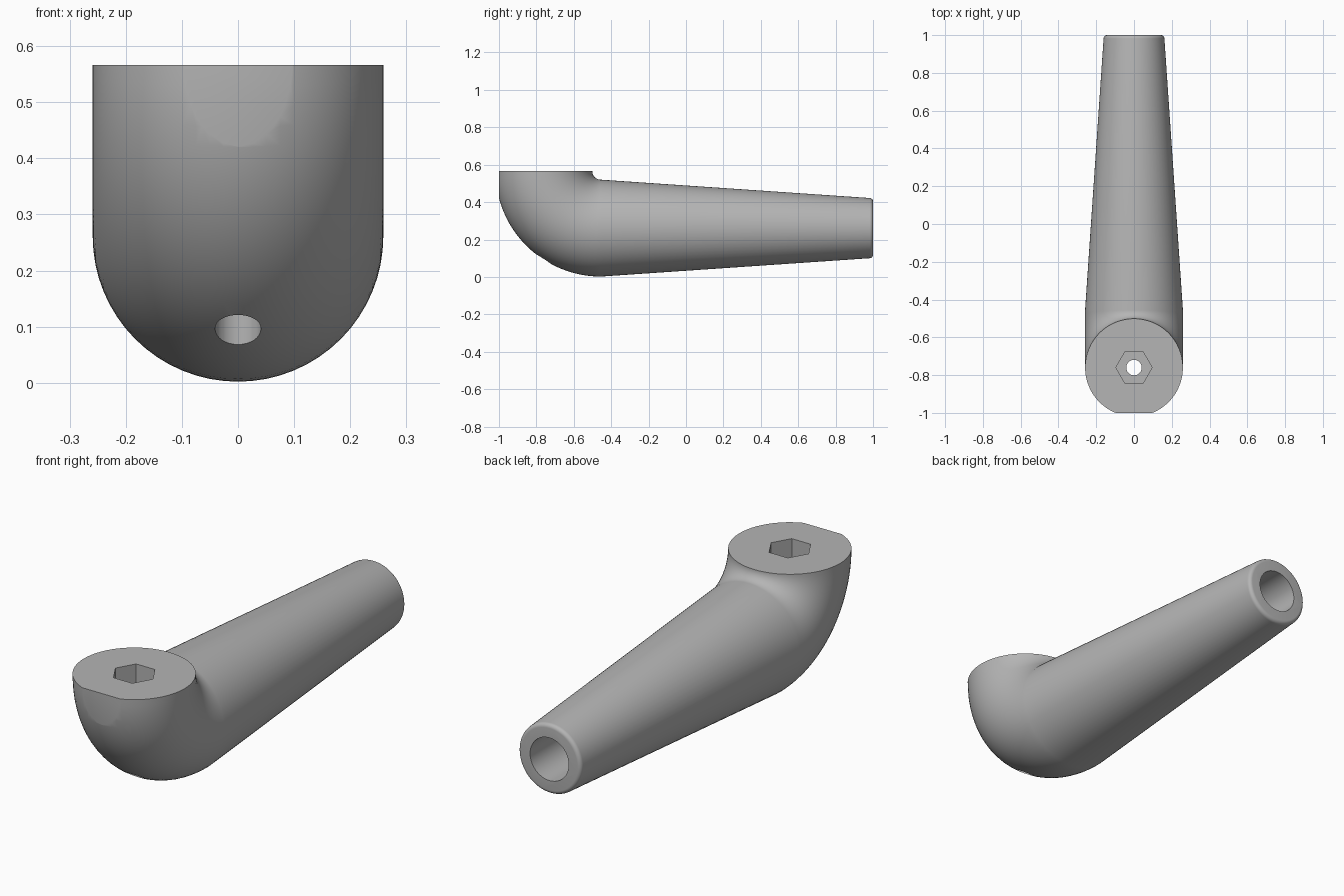
import bpy, bmesh
from math import sin, cos, pi, radians
from mathutils import Vector, Matrix

if "Cube" in bpy.data.objects:
    bpy.data.objects.remove(bpy.data.objects["Cube"], do_unlink=True)

SIDES = 64
R = 0.259                       # elbow tube radius
BEND = 0.305                    # elbow centreline radius
PIVOT = Vector((0, -0.455, 0.566))
AXIS_Z = PIVOT.z - BEND         # height of the grip axis
HEAD_Y = PIVOT.y - BEND         # centre of the round top face

grey = bpy.data.materials.new("plain_grey")
grey.use_nodes = True
COLOUR = (0.46, 0.46, 0.46, 1)
grey.diffuse_color = COLOUR
grey.node_tree.nodes["Principled BSDF"].inputs["Base Color"].default_value = COLOUR


def new_object(name, bm):
    bmesh.ops.recalc_face_normals(bm, faces=bm.faces)
    mesh = bpy.data.meshes.new(name)
    bm.to_mesh(mesh)
    bm.free()
    mesh.materials.append(grey)
    obj = bpy.data.objects.new(name, mesh)
    bpy.context.collection.objects.link(obj)
    return obj


def prism(name, sides, radius, depth, matrix):
    bm = bmesh.new()
    bmesh.ops.create_cone(bm, cap_ends=True, segments=sides, radius1=radius,
                          radius2=radius, depth=depth, matrix=matrix)
    return new_object(name, bm)


# Rings along the centreline: centre, outward direction, radius
rings = []
for i in range(25):
    a = pi / 2 * i / 24
    out = Vector((0, -cos(a), -sin(a)))
    rings.append((PIVOT + out * BEND, out, R))

# Tapered grip with a rounded tip
TIP, FILLET = 0.161, 0.018
down = Vector((0, 0, -1))
for i in range(7):
    a = pi / 2 * i / 6
    y = 1 - FILLET + FILLET * sin(a)
    rings.append((Vector((0, y, AXIS_Z)), down, TIP - FILLET + FILLET * cos(a)))

bm = bmesh.new()
loops = []
for centre, out, radius in rings:
    side = Vector((1, 0, 0))
    loops.append([bm.verts.new(centre + radius * (side * cos(t) + out * sin(t)))
                  for t in (2 * pi * k / SIDES for k in range(SIDES))])
for a, b in zip(loops, loops[1:]):
    for k in range(SIDES):
        n = (k + 1) % SIDES
        bm.faces.new((a[k], a[n], b[n], b[k]))
bm.faces.new(loops[0])
bm.faces.new(loops[-1])
handle = new_object("crank_handle", bm)

# Cutters: front flat, hexagonal socket, bolt hole, bore in the grip end
box = bmesh.new()
bmesh.ops.create_cube(box, size=1, matrix=Matrix.Translation((0, -1.5, 0.4)))
HEX_DEPTH, BORE_DEPTH = 0.28, 0.8
along_y = Matrix.Rotation(radians(90), 4, "X")
cutters = [
    new_object("flat_cutter", box),
    prism("socket_cutter", 6, 0.096, 2 * HEX_DEPTH,
          Matrix.Translation((0, HEAD_Y, PIVOT.z)) @ Matrix.Rotation(radians(90), 4, "Z")),
    prism("bolt_hole_cutter", 32, 0.041, 2, Matrix.Translation((0, HEAD_Y, 0.3))),
    prism("bore_cutter", 48, 0.099, 2 * BORE_DEPTH,
          Matrix.Translation((0, 1, AXIS_Z)) @ along_y),
]
for cutter in cutters:
    cutter.hide_render = True
    mod = handle.modifiers.new(cutter.name, "BOOLEAN")
    mod.operation = "DIFFERENCE"
    mod.solver = "EXACT"
    mod.object = cutter

# Apply the cuts, then drop the cutters
bpy.context.view_layer.update()
graph = bpy.context.evaluated_depsgraph_get()
result = bpy.data.meshes.new_from_object(handle.evaluated_get(graph))
handle.modifiers.clear()
handle.data = result
for cutter in cutters:
    bpy.data.objects.remove(cutter, do_unlink=True)

bpy.ops.object.select_all(action="DESELECT")
handle.select_set(True)
bpy.context.view_layer.objects.active = handle
bpy.ops.object.shade_smooth_by_angle(angle=radians(32))
